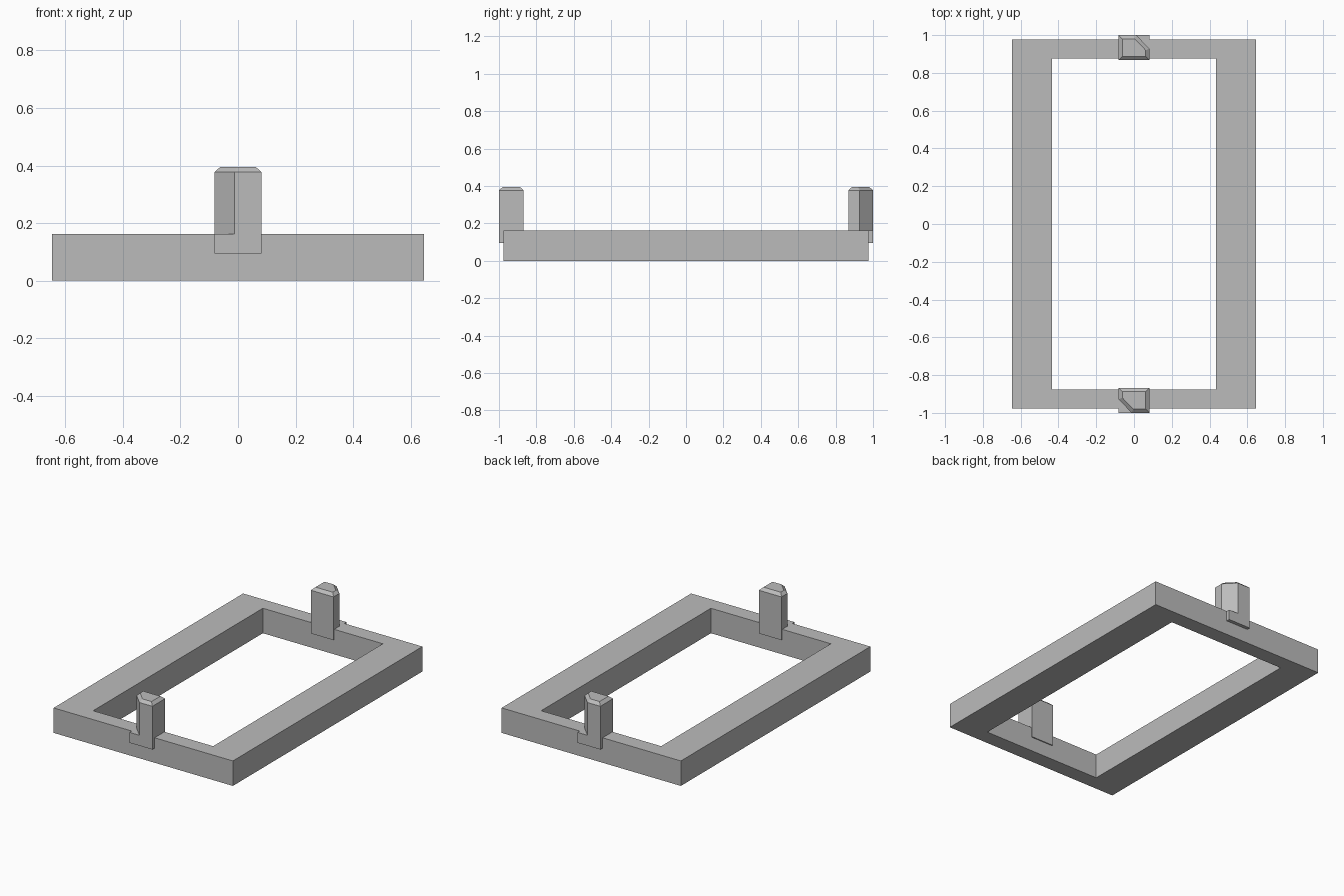
import bpy
import bmesh
from math import pi
from mathutils import Matrix

cube = bpy.data.objects.get("Cube")
if cube:
    bpy.data.objects.remove(cube, do_unlink=True)

grey = bpy.data.materials.new("plain grey")
grey.use_nodes = True
colour = (0.5, 0.5, 0.5, 1)
grey.diffuse_color = colour
grey.node_tree.nodes["Principled BSDF"].inputs["Base Color"].default_value = colour


def rectangle(half_x, y0, y1):
    return [(-half_x, y0), (half_x, y0), (half_x, y1), (-half_x, y1)]


def prism(bm, outline, z0, z1):
    """Extrude a flat outline upwards and return its top face."""
    base = bm.faces.new([bm.verts.new((x, y, z0)) for x, y in outline])
    new = bmesh.ops.extrude_face_region(bm, geom=[base], use_keep_orig=True)["geom"]
    verts = [g for g in new if isinstance(g, bmesh.types.BMVert)]
    bmesh.ops.translate(bm, verts=verts, vec=(0, 0, z1 - z0))
    bmesh.ops.recalc_face_normals(bm, faces=bm.faces)
    return next(g for g in new if isinstance(g, bmesh.types.BMFace))


def finish(bm, name):
    bmesh.ops.recalc_face_normals(bm, faces=bm.faces)
    mesh = bpy.data.meshes.new(name)
    bm.to_mesh(mesh)
    bm.free()
    mesh.materials.append(grey)
    obj = bpy.data.objects.new(name, mesh)
    bpy.context.collection.objects.link(obj)
    return obj


HEIGHT = 0.163

# Rectangular frame: inner opening bridged to the outer walls
bm = bmesh.new()
loops = []
for half_x, half_y in ((0.647, 0.977), (0.433, 0.875)):
    for z in (0, HEIGHT):
        loops.append([bm.verts.new((x, y, z)) for x, y in rectangle(half_x, -half_y, half_y)])
outer_low, outer_high, inner_low, inner_high = loops
for a, b in ((outer_low, outer_high), (outer_high, inner_high),
             (inner_high, inner_low), (inner_low, outer_low)):
    for i in range(4):
        j = (i + 1) % 4
        bm.faces.new((a[i], a[j], b[j], b[i]))
finish(bm, "frame")

# Posts: a square foot, then a shaft with one cut corner and a bevelled top
foot = rectangle(0.082, -1, -0.868)
shaft = [(-0.082, -0.928), (-0.012, -1)] + foot[1:]
for name, turn in (("front", 0), ("back", pi)):
    for part, outline, z0, z1 in (("foot", foot, 0.095, HEIGHT),
                                  ("post", shaft, HEIGHT, 0.377)):
        bm = bmesh.new()
        top = prism(bm, outline, z0, z1)
        if part == "post":
            bmesh.ops.inset_individual(bm, faces=[top], thickness=0.02,
                                       depth=0.018, use_even_offset=True)
        bmesh.ops.rotate(bm, verts=bm.verts, matrix=Matrix.Rotation(turn, 3, "Z"))
        finish(bm, f"{name}_{part}")
